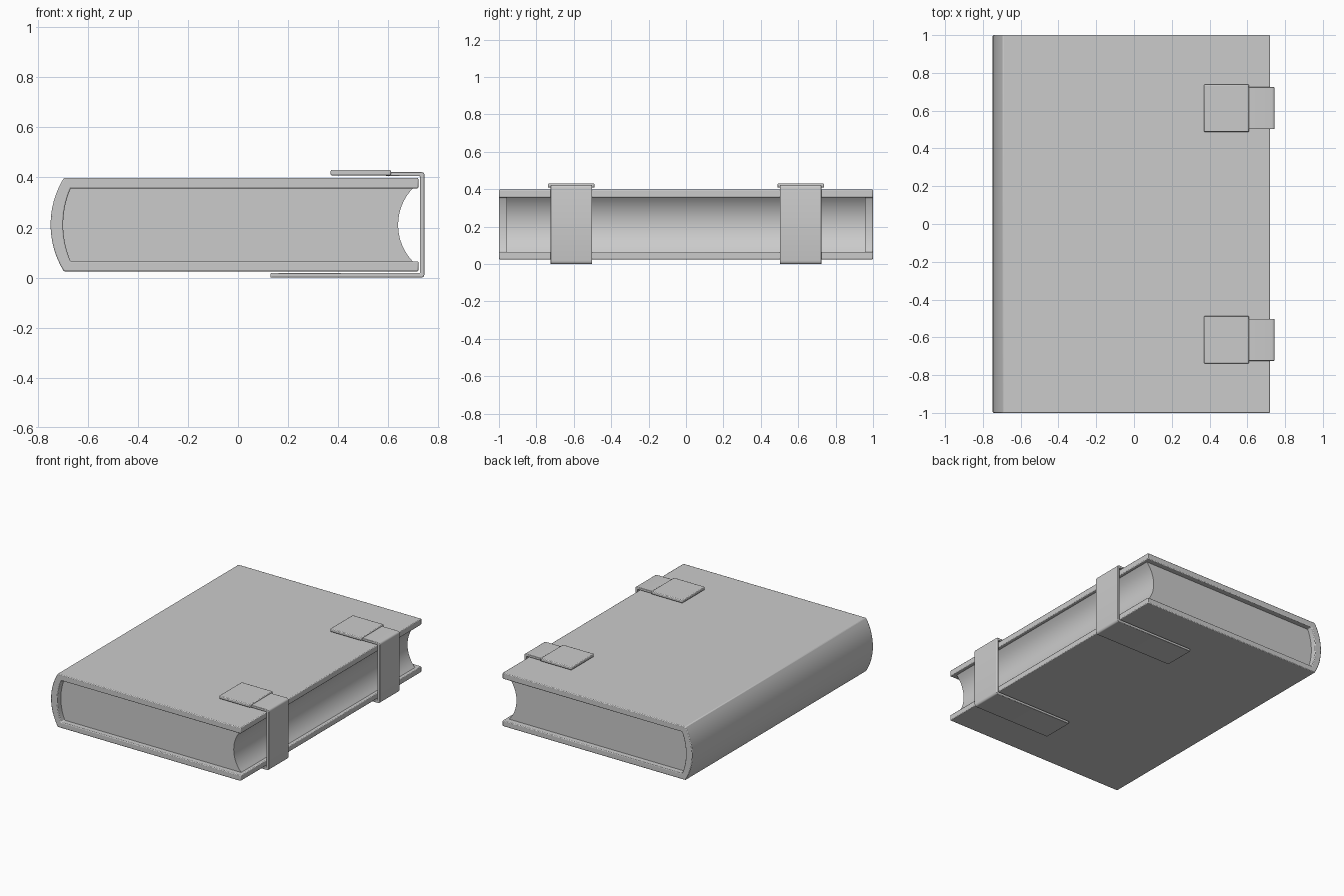
import bpy, bmesh, math

if "Cube" in bpy.data.objects:
    bpy.data.objects.remove(bpy.data.objects["Cube"])


def finish(obj, bevel, segments=2):
    # soft edges and smooth shading
    if bevel:
        mod = obj.modifiers.new("soft_edges", 'BEVEL')
        mod.width = bevel
        mod.segments = segments
        mod.limit_method = 'ANGLE'
        mod.angle_limit = math.radians(40)
    bpy.ops.object.select_all(action='DESELECT')
    obj.select_set(True)
    bpy.context.view_layer.objects.active = obj
    bpy.ops.object.shade_smooth_by_angle(angle=math.radians(35))


def prism(name, profile, y0, y1, bevel=0.0):
    # closed x/z profile extruded along y
    bm = bmesh.new()
    face = bm.faces.new([bm.verts.new((x, y0, z)) for x, z in profile])
    ext = bmesh.ops.extrude_face_region(bm, geom=[face])
    moved = [v for v in ext['geom'] if isinstance(v, bmesh.types.BMVert)]
    bmesh.ops.translate(bm, verts=moved, vec=(0, y1 - y0, 0))
    bmesh.ops.recalc_face_normals(bm, faces=bm.faces)
    mesh = bpy.data.meshes.new(name)
    bm.to_mesh(mesh)
    bm.free()
    obj = bpy.data.objects.new(name, mesh)
    bpy.context.collection.objects.link(obj)
    finish(obj, bevel)
    return obj


def bulge(x, z0, z1, sag, n=16):
    # circular arc from (x, z0) to (x, z1), bowed towards -x by sag
    half = (z1 - z0) / 2
    r = (half * half + sag * sag) / (2 * abs(sag))
    a = math.asin(half / r)
    pts = []
    for i in range(n + 1):
        t = -a + 2 * a * i / n
        pts.append((x - sag + r * (1 - math.cos(t)), (z0 + z1) / 2 + r * math.sin(t)))
    return pts


def fillet(cx, cz, r, a0, a1, n=4):
    return [(cx + r * math.cos(math.radians(a0 + (a1 - a0) * i / n)),
             cz + r * math.sin(math.radians(a0 + (a1 - a0) * i / n))) for i in range(n + 1)]


LOW, HIGH = 0.065, 0.356
inner_spine = bulge(-0.668, LOW, HIGH, 0.03)

# Cover: two boards joined by a rounded spine
cover = ([(0.72, 0.025)] + bulge(-0.695, 0.025, 0.398, 0.053)
         + [(0.72, 0.398), (0.72, HIGH)] + inner_spine[::-1] + [(0.72, LOW)])
prism("cover", cover, -1.0, 1.0, 0.005)

# Page block with hollow fore edge
pages = inner_spine + bulge(0.697, LOW, HIGH, 0.058)[::-1]
prism("pages", pages, -0.96, 0.96)

# Strap wraps from the back board round to the front board
strap = ([(0.13, 0.018), (0.13, 0.003)]
         + fillet(0.731, 0.017, 0.014, -90, 0)
         + fillet(0.731, 0.408, 0.014, 0, 90)
         + [(0.59, 0.422), (0.59, 0.405)]
         + [(0.727, 0.405), (0.727, 0.018)])
strap = [(x, z - 0.003 if z < 0.01 else z) for x, z in strap]

# Clasp plate on the front board
plate = [(0.37, 0.408), (0.61, 0.408), (0.61, 0.43), (0.37, 0.43)]

for label, y in (("front", -0.613), ("back", 0.613)):
    prism(label + "_strap", strap, y - 0.111, y + 0.111, 0.003)
    prism(label + "_clasp_plate", plate, y - 0.125, y + 0.125, 0.005)
